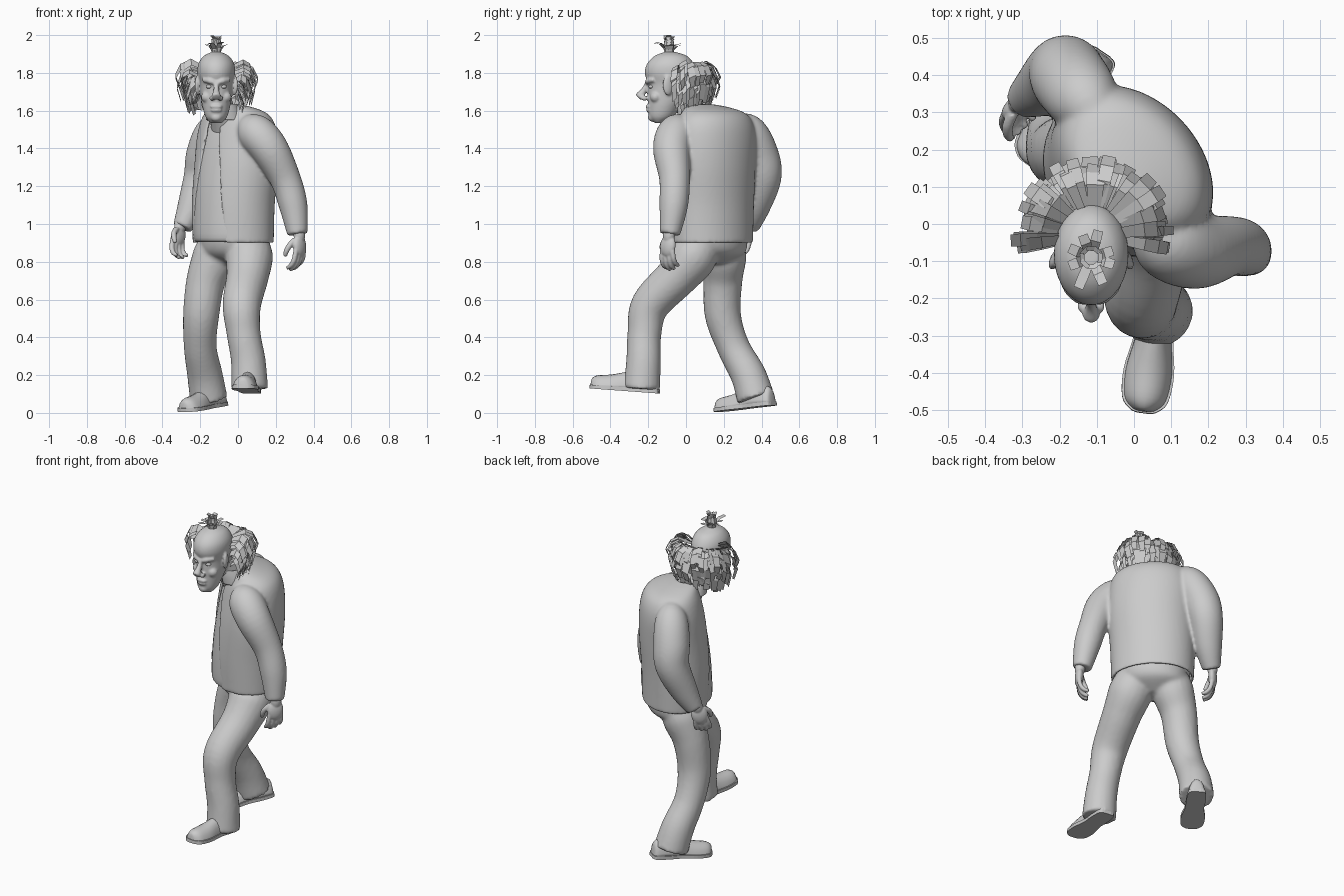
import bpy, bmesh, math, random
from mathutils import Vector, Matrix

if "Cube" in bpy.data.objects:
    bpy.data.objects.remove(bpy.data.objects["Cube"])

random.seed(4)
YAW = math.radians(-48)      # the torso is twisted relative to the head


def spline(keys, n=6):
    """Catmull-Rom interpolation through tuples of numbers."""
    k = [keys[0]] + list(keys) + [keys[-1]]
    out = []
    for i in range(1, len(k) - 2):
        for j in range(n):
            t = j / n
            out.append([0.5 * (2 * b + (c - a) * t + (2 * a - 5 * b + 4 * c - d) * t * t
                               + (3 * b - a - 3 * c + d) * t ** 3)
                        for a, b, c, d in zip(*k[i - 1:i + 3])])
    return out + [list(keys[-1])]


def loft(bm, rings, closed=True):
    rows = [[bm.verts.new(p) for p in r] for r in rings]
    n = len(rows[0])
    for r, s in zip(rows, rows[1:]):
        for i in range(n if closed else n - 1):
            j = (i + 1) % n
            bm.faces.new((r[i], r[j], s[j], s[i]))
    if closed:
        bm.faces.new(rows[0][::-1])
        bm.faces.new(rows[-1])


def tube(bm, keys, n=6, segs=20):
    """Round limb through keys of (x, y, z, radius)."""
    pts = spline(keys, n)
    rings = []
    for i, p in enumerate(pts):
        c = Vector(p[:3])
        t = Vector(pts[min(i + 1, len(pts) - 1)][:3]) - Vector(pts[max(i - 1, 0)][:3])
        u = t.cross(Vector((1, 0.3, 0))).normalized()
        v = t.cross(u).normalized()
        rings.append([c + p[3] * (u * math.cos(a) + v * math.sin(a))
                      for a in (math.tau * k / segs for k in range(segs))])
    loft(bm, rings)


def sections(bm, keys, yaw=0.0, closed=True, segs=40, back=1.0):
    """Stack of horizontal ellipses (z, cx, cy, a, b, gap); the gap opens the front."""
    rings = []
    for z, cx, cy, a, b, gap in spline(keys, 5):
        ring = []
        for k in range(segs):
            f = k / (segs if closed else segs - 1)
            t = -math.pi / 2 + gap + f * (math.tau - 2 * gap)
            u, v = a * math.cos(t), b * math.sin(t)
            v *= back if v > 0 else 1
            ring.append((cx + u * math.cos(yaw) - v * math.sin(yaw),
                         cy + u * math.sin(yaw) + v * math.cos(yaw), z))
        rings.append(ring)
    loft(bm, rings, closed)


def ball(bm, loc, size, basis=Matrix()):
    bmesh.ops.create_uvsphere(bm, u_segments=20, v_segments=12, radius=1,
                              matrix=Matrix.Translation(loc) @ basis @ Matrix.Diagonal((*size, 1)))


def finish(bm, name, smooth=True, voxel=0, relax=4, thick=0):
    bmesh.ops.recalc_face_normals(bm, faces=bm.faces)
    for f in bm.faces:
        f.smooth = smooth
    me = bpy.data.meshes.new(name)
    bm.to_mesh(me)
    bm.free()
    ob = bpy.data.objects.new(name, me)
    bpy.context.collection.objects.link(ob)
    if thick:
        ob.modifiers.new("thickness", 'SOLIDIFY').thickness = thick
    if voxel:
        m = ob.modifiers.new("blend", 'REMESH')
        m.mode, m.voxel_size, m.use_smooth_shade = 'VOXEL', voxel, True
        s = ob.modifiers.new("relax", 'SMOOTH')
        s.factor, s.iterations = 0.5, relax
    return ob


# Trousers: pelvis and both legs blended into one skin
bm = bmesh.new()
sections(bm, [(0.79, -0.04, 0.15, 0.07, 0.06, 0), (0.84, -0.03, 0.15, 0.17, 0.14, 0),
              (0.9, -0.02, 0.14, 0.2, 0.165, 0), (0.98, -0.02, 0.14, 0.2, 0.165, 0)], YAW)
tube(bm, [(0.06, 0.07, 0.92, 0.1), (0.06, 0.04, 0.83, 0.125), (0.05, -0.05, 0.72, 0.112),
          (0.02, -0.19, 0.57, 0.102), (0.03, -0.22, 0.42, 0.09), (0.055, -0.225, 0.27, 0.092),
          (0.062, -0.235, 0.125, 0.098)])
tube(bm, [(-0.1, 0.2, 0.92, 0.1), (-0.12, 0.2, 0.83, 0.12), (-0.17, 0.195, 0.7, 0.104),
          (-0.195, 0.195, 0.52, 0.096), (-0.2, 0.25, 0.35, 0.087), (-0.175, 0.33, 0.2, 0.094),
          (-0.155, 0.37, 0.075, 0.1)])
finish(bm, "trousers", voxel=0.012)

# Shirt
bm = bmesh.new()
sections(bm, [(0.905, -0.03, 0.13, 0.2, 0.185, 0), (0.95, -0.03, 0.13, 0.215, 0.2, 0),
              (1.2, -0.02, 0.14, 0.22, 0.2, 0), (1.45, -0.01, 0.15, 0.21, 0.17, 0),
              (1.58, -0.02, 0.13, 0.13, 0.1, 0)], YAW, back=0.8)
finish(bm, "shirt")

# Jacket: open shell blended with both sleeves
bm = bmesh.new()
sections(bm, [(0.9, -0.02, 0.14, 0.236, 0.205, 0.55), (1.1, -0.02, 0.14, 0.242, 0.21, 0.45),
              (1.3, -0.005, 0.145, 0.248, 0.208, 0.32), (1.45, 0.0, 0.155, 0.245, 0.195, 0.22),
              (1.54, 0.0, 0.155, 0.225, 0.175, 0.2), (1.59, -0.01, 0.145, 0.185, 0.145, 0.2),
              (1.62, -0.035, 0.11, 0.12, 0.1, 0.3), (1.635, -0.055, 0.075, 0.06, 0.06, 0.3)],
         YAW, closed=False, segs=56, back=0.9)
bmesh.ops.recalc_face_normals(bm, faces=bm.faces)
bmesh.ops.solidify(bm, geom=bm.faces[:], thickness=0.016)
tube(bm, [(0.03, 0.0, 1.53, 0.05), (0.085, -0.045, 1.49, 0.098), (0.165, -0.075, 1.4, 0.1),
          (0.25, -0.06, 1.24, 0.082), (0.292, -0.065, 1.1, 0.076), (0.315, -0.085, 0.945, 0.054)], segs=28)
tube(bm, [(-0.08, 0.26, 1.54, 0.05), (-0.13, 0.33, 1.49, 0.093), (-0.17, 0.385, 1.37, 0.104),
          (-0.19, 0.408, 1.25, 0.098), (-0.24, 0.37, 1.1, 0.08), (-0.295, 0.335, 0.98, 0.052)], segs=28)
finish(bm, "jacket", voxel=0.0085, relax=10)
bm = bmesh.new()
sections(bm, [(1.55, -0.065, 0.06, 0.105, 0.1, 0.3), (1.6, -0.075, 0.04, 0.088, 0.085, 0.35),
              (1.635, -0.08, 0.03, 0.075, 0.075, 0.45)], YAW / 2, closed=False)
finish(bm, "collar", thick=0.008)


# Hands: palm, four curled fingers and a thumb
def hand(name, wrist, down, thumb, palm):
    d, s, n = (Vector(v).normalized() for v in (down, thumb, palm))
    w = Vector(wrist)
    basis = Matrix((s, n, d)).transposed().to_4x4()
    bm = bmesh.new()
    ball(bm, w + d * 0.06, (0.048, 0.025, 0.06), basis)
    ball(bm, w, (0.034, 0.03, 0.055), basis)

    def digit(path, r):
        tube(bm, [(*(w + d * a + s * b + n * c), r * k)
                  for (a, b, c), k in zip(path, (1, 1, 0.95, 0.7))], 3, 10)
    for i in range(4):
        b, ln = -0.038 + 0.025 * i, (0.8, 1, 1.08, 1)[i]
        digit([(0.085, b * 0.9, 0), (0.085 + 0.05 * ln, b, 0.01),
               (0.085 + 0.08 * ln, b, 0.032), (0.085 + 0.092 * ln, b, 0.06)], 0.0135)
    digit([(0.03, 0.03, 0.01), (0.06, 0.055, 0.025), (0.09, 0.062, 0.042), (0.115, 0.058, 0.055)], 0.015)
    finish(bm, name, voxel=0.005, relax=2)


hand("left_hand", (0.325, -0.09, 0.945), (0.02, -0.1, -1), (-0.6, -0.8, 0.07), (-0.8, 0.6, -0.08))
hand("right_hand", (-0.305, 0.33, 0.995), (-0.2, -0.2, -1), (-0.74, -0.67, 0.28), (0.67, -0.74, 0.02))


# Shoes: rounded upper over a flat sole
def shoe(side, heel, toe):
    h, t = Vector(heel), Vector(toe)
    d = (t - h).normalized()
    s = d.cross(Vector((0, 0, 1))).normalized()
    up, length = s.cross(d), (t - h).length
    prof = spline([(0, 0.02, 0.06), (0.04, 0.045, 0.1), (0.25, 0.052, 0.12), (0.45, 0.05, 0.105),
                   (0.7, 0.064, 0.082), (0.9, 0.058, 0.072), (0.98, 0.035, 0.058), (1, 0.015, 0.04)], 4)
    bm = bmesh.new()
    loft(bm, [[h + d * (f * length) + s * (w * math.cos(a)) + up * max(0.012, hh * math.sin(a))
               for a in (math.tau * k / 20 for k in range(20))] for f, w, hh in prof])
    finish(bm, side + "_shoe")
    bm = bmesh.new()
    edge = [(f, w) for f, w, _ in prof] + [(f, -w) for f, w, _ in reversed(prof)]
    loft(bm, [[h + d * ((f * 1.02 - 0.01) * length) + s * (w * 1.07) + up * z for f, w in edge]
              for z in (0, 0.02)])
    finish(bm, side + "_sole", smooth=False)


shoe("left", (0.075, -0.145, 0.103), (0.025, -0.505, 0.13))
shoe("right", (-0.085, 0.46, 0.04), (-0.285, 0.165, 0.005))

# Head with the face features blended in
HX = -0.115
bm = bmesh.new()
head = [(1.535, -0.165, -0.13, 0.03), (1.565, -0.195, -0.07, 0.056), (1.62, -0.2, -0.03, 0.073),
        (1.68, -0.203, 0.02, 0.083), (1.74, -0.203, 0.05, 0.09), (1.8, -0.218, 0.055, 0.1),
        (1.85, -0.205, 0.04, 0.094), (1.89, -0.165, 0.005, 0.066), (1.912, -0.11, -0.06, 0.02)]
sections(bm, [(z, HX, (f + b) / 2, w, (b - f) / 2, 0) for z, f, b, w in head])
tube(bm, [(-0.06, 0.08, 1.52, 0.085), (-0.085, 0.03, 1.6, 0.07), (HX, -0.03, 1.7, 0.065)])
tube(bm, [(HX, -0.2, 1.755, 0.012), (HX, -0.222, 1.71, 0.015), (HX, -0.246, 1.675, 0.024),
          (HX, -0.252, 1.668, 0.012)], 4, 14)
ball(bm, (HX, -0.178, 1.565), (0.03, 0.024, 0.024))
ball(bm, (HX, -0.2, 1.622), (0.033, 0.014, 0.01))
ball(bm, (HX, -0.197, 1.602), (0.03, 0.014, 0.01))
for m in (-1, 1):
    ball(bm, (HX + m * 0.022, -0.22, 1.666), (0.015, 0.02, 0.013))
    ball(bm, (HX + m * 0.048, -0.16, 1.672), (0.033, 0.03, 0.03))
    tube(bm, [(HX + m * 0.008, -0.206, 1.746, 0.011), (HX + m * 0.035, -0.199, 1.757, 0.015),
              (HX + m * 0.07, -0.17, 1.763, 0.011)], 4, 12)
    ball(bm, (HX + m * 0.097, -0.095, 1.735), (0.014, 0.03, 0.055), Matrix.Rotation(m * 0.4, 4, 'Z'))
finish(bm, "head", voxel=0.006, relax=4)
for m, side in ((-1, "right"), (1, "left")):
    bm = bmesh.new()
    ball(bm, (HX + m * 0.037, -0.184, 1.727), (0.018, 0.014, 0.011))
    finish(bm, side + "_eye")


# Hair: flat ribbons fanned around the back of the head, and a tuft on the crown
def ribbon(bm, pts, across, width):
    loft(bm, [[p - across * width * k, p + across * width * k]
              for p, k in zip(pts, (0.7, 1, 1.1, 1.0, 0.7))], closed=False)


bm = bmesh.new()
for z0, reach, drop, count in ((1.82, 0.215, 0.09, 25), (1.79, 0.205, 0.12, 25),
                               (1.74, 0.18, 0.12, 24), (1.69, 0.145, 0.08, 20)):
    for i in range(count):
        a = math.radians(-8 + 196 * i / (count - 1) + random.uniform(-4, 4))
        tilt = 0.9 * abs(math.cos(a)) ** 6 * (1 if math.cos(a) > 0 else -1) + random.uniform(-0.35, 0.35)
        r = Vector((math.cos(a), math.sin(a), 0))
        side = Vector((-math.sin(a), math.cos(a), tilt)).normalized()
        e, dz = reach + random.uniform(-0.025, 0.01), random.uniform(-0.02, 0.012)
        c = Vector((HX + 0.005, -0.03, z0 + dz))
        ribbon(bm, [c + r * 0.075, c + r * (0.04 + e * 0.5) + Vector((0, 0, 0.03)),
                    c + r * e * 0.88 + Vector((0, 0, 0.01)), c + r * e - Vector((0, 0, drop * 0.45)),
                    c + r * e * 0.9 - Vector((0, 0, drop * random.uniform(0.8, 1.2)))],
               side, random.uniform(0.015, 0.024))
finish(bm, "side_hair", smooth=False)
bm = bmesh.new()
for i in range(16):
    a = math.tau * i / 16 + random.uniform(-0.15, 0.15)
    r, side = Vector((math.cos(a), math.sin(a), 0)), Vector((-math.sin(a), math.cos(a), 0))
    out = random.uniform(0.06, 0.09) if i % 2 else 0.03
    top = random.uniform(0.045, 0.07) if i % 2 else random.uniform(0.07, 0.1)
    c = Vector((HX, -0.09, 1.9))
    ribbon(bm, [c + r * 0.02, c + r * 0.026 + Vector((0, 0, top * 0.5)),
                c + r * out * 0.6 + Vector((0, 0, top * 0.9)), c + r * out + Vector((0, 0, top))],
           side, 0.013)
finish(bm, "crown_tuft", smooth=False)
